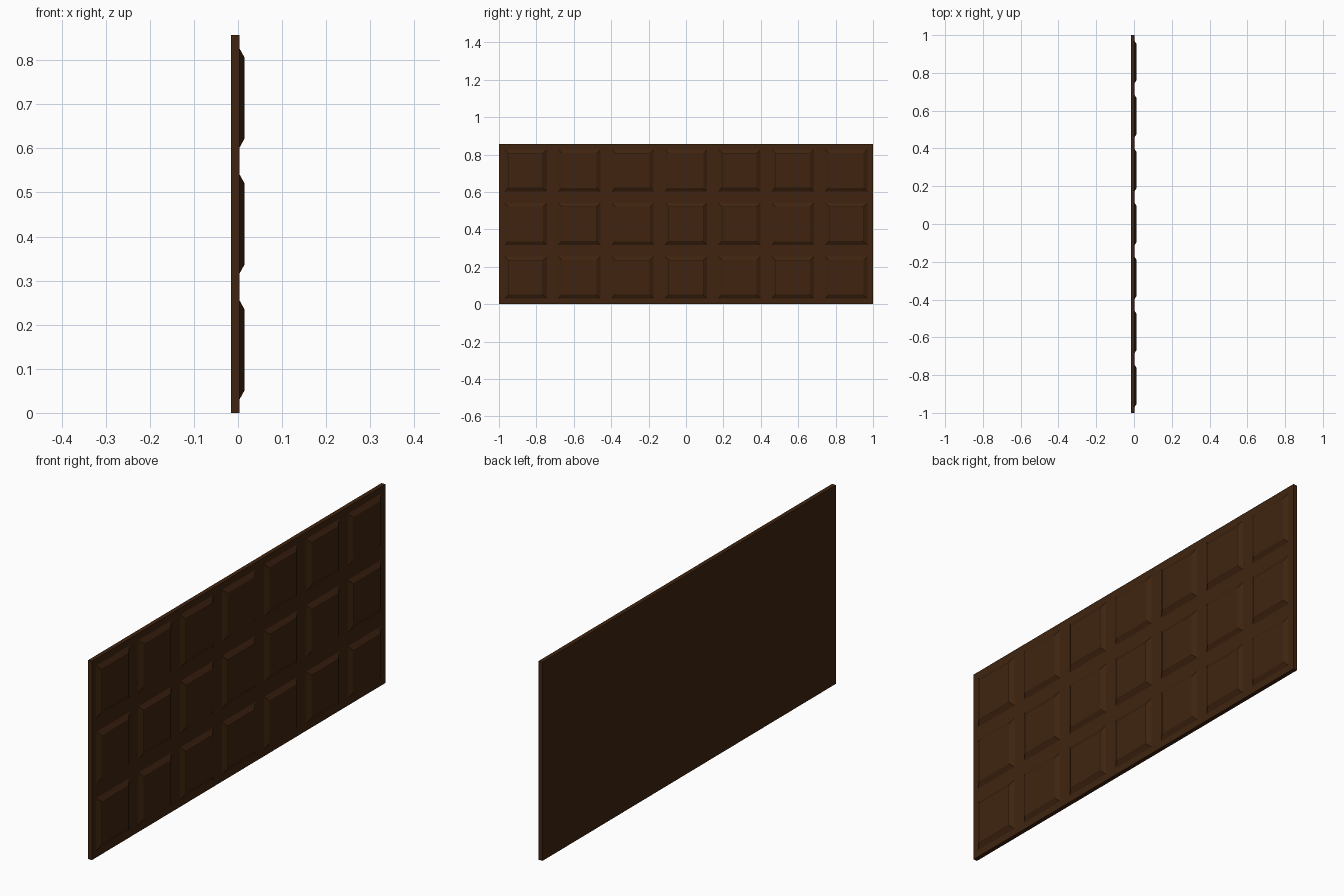
import bpy, bmesh

if "Cube" in bpy.data.objects:
    bpy.data.objects.remove(bpy.data.objects["Cube"])

def material(name, rgb):
    m = bpy.data.materials.new(name)
    m.diffuse_color = (*rgb, 1)
    m.use_nodes = True
    m.node_tree.nodes["Principled BSDF"].inputs["Base Color"].default_value = m.diffuse_color
    return m

brown = material("dark brown", (0.050, 0.0175, 0.0048))
line = material("deep brown", (0.014, 0.006, 0.0025))

P = 2 / 7                        # pitch of the squares
BACK, FACE, TOP = -0.0155, 0.003, 0.0145
OUTLINED = {(0, 2), (2, 2), (4, 2), (5, 2), (1, 1), (3, 1), (4, 1), (6, 1),
            (0, 0), (2, 0), (3, 0), (5, 0)}   # (column, row) with an engraved border

def finish(bm, name):
    me = bpy.data.meshes.new(name)
    bmesh.ops.recalc_face_normals(bm, faces=bm.faces)
    bm.to_mesh(me)
    bm.free()
    me.materials.append(brown)
    me.materials.append(line)
    ob = bpy.data.objects.new(name, me)
    bpy.context.collection.objects.link(ob)

# flat backing slab
bm = bmesh.new()
bmesh.ops.create_cube(bm, size=1)
for v in bm.verts:
    v.co = ((BACK + FACE) / 2 + v.co.x * (FACE - BACK), v.co.y * 2, (v.co.z + 0.5) * 3 * P)
finish(bm, "bar_slab")

def square(col, row):
    y, z = -1 + P * (col + 0.5), P * (row + 0.5)
    bm = bmesh.new()
    def ring(x, h):
        return [bm.verts.new((x, y + a * h, z + b * h))
                for a, b in ((-1, -1), (1, -1), (1, 1), (-1, 1))]
    base, top = ring(FACE - 0.001, 0.115), ring(TOP, 0.0925)
    bm.faces.new(base[::-1])
    for i in range(4):
        j = (i + 1) % 4
        bm.faces.new((base[i], base[j], top[j], top[i]))
    cap = bm.faces.new(top)
    bmesh.ops.recalc_face_normals(bm, faces=bm.faces)
    if (col, row) in OUTLINED:   # thin dark border around the top
        rim = bmesh.ops.inset_region(bm, faces=[cap], thickness=0.003)
        for f in rim["faces"]:
            f.material_index = 1
    finish(bm, f"chocolate_square_{col}_{row}")

for c in range(7):
    for r in range(3):
        square(c, r)
